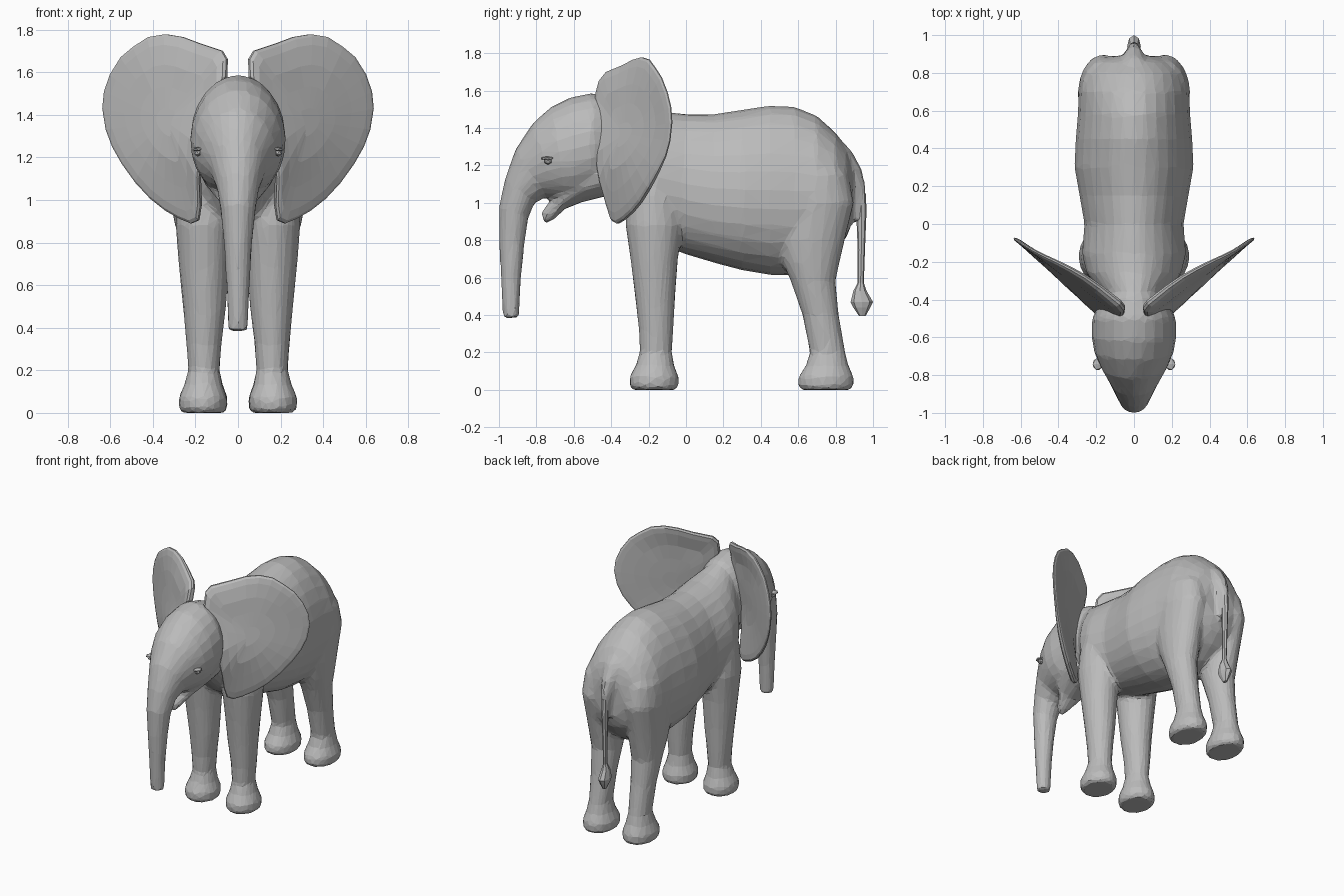
import bpy, bmesh, math
from mathutils import Vector

grey = bpy.data.materials.new("elephant grey")
grey.diffuse_color = (0.5, 0.5, 0.5, 1)


def finish(name, bm, mirror=False):
    bmesh.ops.recalc_face_normals(bm, faces=bm.faces)
    me = bpy.data.meshes.new(name)
    bm.to_mesh(me)
    bm.free()
    me.materials.append(grey)
    ob = bpy.data.objects.new(name, me)
    bpy.context.collection.objects.link(ob)
    if mirror:
        ob.modifiers.new("mirror", 'MIRROR').use_mirror_merge = False
    return ob


def skin(bm, rings):
    """Bridge equal rings of points and cap both ends."""
    rings = [[bm.verts.new(p) for p in r] for r in rings]
    n = len(rings[0])
    for r, s in zip(rings, rings[1:]):
        for i in range(n):
            j = (i + 1) % n
            bm.faces.new((r[i], r[j], s[j], s[i]))
    bm.faces.new(rings[0])
    bm.faces.new(rings[-1])


def loft(bm, sections, n=16, pear=0.0):
    """Sections: (y, z) of the top/front edge, (y, z) of the opposite edge, x centre, half width."""
    rings = []
    for ya, za, yb, zb, x, w in sections:
        ring = []
        for k in range(n):
            t = 2 * math.pi * k / n
            s, c = math.sin(t), math.cos(t)
            f = (1 + s) / 2
            ring.append(Vector((x + w * c * (1 - pear * s), yb + (ya - yb) * f, zb + (za - zb) * f)))
        rings.append(ring)
    skin(bm, rings)


skin_bm = bmesh.new()      # torso, head, jaw, legs and tail base become one continuous skin

# Torso: y, top, bottom, half width
torso = [(-.47, 1.57, 1.08, .16), (-.36, 1.545, .95, .18), (-.26, 1.51, .85, .25),
         (-.16, 1.49, .785, .275), (0, 1.475, .725, .262), (.15, 1.475, .68, .288),
         (.3, 1.497, .64, .315), (.45, 1.521, .615, .308), (.58, 1.514, .612, .297),
         (.7, 1.465, .66, .292), (.8, 1.375, .74, .265), (.86, 1.29, .82, .2),
         (.89, 1.2, .9, .11)]
loft(skin_bm, [(y, t, y, b, 0, w) for y, t, b, w in torso], 28, .1)

# Ridge where the tail leaves the rump: z, front y, back y, half width
ridge = [(1.4, .62, .77, .06), (1.28, .68, .885, .085), (1.18, .72, .94, .07),
         (1.08, .78, .965, .045), (.98, .82, .962, .03), (.9, .86, .955, .02)]
loft(skin_bm, [(a, z, b, z, 0, w) for z, a, b, w in ridge], 12)

# Head tapering into the trunk
head = [(-.38, 1.56, -.40, 1.05, .17), (-.5, 1.588, -.5, 1.04, .222), (-.62, 1.564, -.58, 1.01, .224),
        (-.72, 1.515, -.64, 1.01, .21), (-.82, 1.425, -.70, 1.02, .175), (-.912, 1.285, -.75, 1.03, .13),
        (-.967, 1.13, -.81, 1.0, .1), (-1.0, .98, -.843, .92, .082), (-1.0, .8, -.863, .78, .066),
        (-.99, .6, -.882, .6, .055), (-.982, .45, -.89, .45, .05), (-.978, .38, -.892, .388, .045)]
loft(skin_bm, [(a, b, c, d, 0, w) for a, b, c, d, w in head], 24, .04)

# Lower jaw
jaw = [(-.42, 1.3, -.44, 1.03, .19), (-.56, 1.24, -.56, 1.0, .17), (-.65, 1.14, -.65, .965, .12),
       (-.71, 1.03, -.70, .915, .065), (-.775, .95, -.755, .885, .028)]
loft(skin_bm, [(a, b, c, d, 0, w) for a, b, c, d, w in jaw], 14)

# Legs: z, front y, back y, x centre, half width
front = [(1.35, -.2, -.1, .12, .05), (1.2, -.27, -.06, .145, .1), (1.05, -.315, -.03, .155, .125),
         (.88, -.325, -.017, .16, .134), (.7, -.298, -.042, .16, .119), (.5, -.273, -.057, .157, .102),
         (.32, -.253, -.067, .16, .083), (.2, -.248, -.075, .16, .074), (.13, -.27, -.062, .163, .091),
         (.07, -.303, -.038, .165, .115), (.02, -.303, -.038, .165, .114), (0, -.285, -.055, .165, .1)]
hind = [(1.3, .62, .78, .12, .08), (1.15, .52, .87, .15, .13), (1.0, .47, .9, .165, .133),
        (.8, .475, .85, .165, .122), (.68, .515, .822, .163, .112), (.58, .56, .8, .162, .1),
        (.4, .622, .818, .16, .083), (.2, .662, .853, .16, .073), (.13, .64, .87, .16, .089),
        (.07, .6, .898, .16, .112), (.02, .598, .898, .16, .111), (0, .615, .88, .16, .097)]
for rows in (front, hind):
    for side in (-1, 1):
        loft(skin_bm, [(a, z, b, z, x * side, w) for z, a, b, x, w in rows], 18)

# Blend the shells, then reduce to flat facets
body = finish("body_head_and_legs", skin_bm)
m = body.modifiers.new("fuse", 'REMESH')
m.mode, m.voxel_size = 'VOXEL', .014
m = body.modifiers.new("blend", 'SMOOTH')
m.factor, m.iterations = .5, 8
m = body.modifiers.new("facet", 'DECIMATE')
m.ratio = .05

# Tail and its tuft
tail = [(1.05, .91, .962, .024), (.95, .91, .965, .021), (.75, .918, .957, .016), (.55, .916, .95, .014)]
tuft = [(.58, .922, .948, .012), (.53, .895, .965, .028), (.47, .88, 1, .036), (.44, .895, .985, .03),
        (.395, .925, .96, .012)]
for name, rows in (("tail", tail), ("tail_tuft", tuft)):
    bm = bmesh.new()
    loft(bm, [(a, z, b, z, 0, w) for z, a, b, w in rows], 8)
    finish(name, bm)

# Ears: outline (x, z) on a plane sweeping back, bulging forward where they join the cheeks
outline = [(.055, 1.58), (.052, 1.66), (.075, 1.7), (.18, 1.735), (.26, 1.765), (.34, 1.778), (.42, 1.765),
           (.49, 1.72), (.55, 1.67), (.6, 1.59), (.628, 1.51), (.636, 1.43), (.62, 1.33), (.59, 1.25),
           (.545, 1.17), (.48, 1.08), (.41, 1.005), (.34, .95), (.27, .91), (.22, .89), (.185, .905),
           (.175, .97), (.18, 1.1), (.165, 1.25), (.13, 1.42)]
cx, cz = .33, 1.37
normal = Vector((.56, -.83, 0))          # towards the front of the ear
bm = bmesh.new()
rings = []
for scale, off in ((.15, .014), (.4, .014), (.65, .014), (.88, .016), (.97, .012), (1, .004),
                   (1, -.005), (.97, -.014), (.88, -.018), (.65, -.02), (.4, -.02), (.15, -.02)):
    ring = []
    for x, z in outline:
        x, z = cx + (x - cx) * scale, cz + (z - cz) * scale
        inner = min(1, max(0, (.6 - x) / .4))
        bulge = .085 * inner * math.exp(-((z - 1.22) / .22) ** 2) * (1 if off > 0 else .4)
        lean = .35 * max(0, z - 1.6) * inner
        ring.append(Vector((x, -.508 + .68 * x - bulge + lean, z)) + normal * off * max(.7, 1.75 - 2 * x))
    rings.append(ring)
skin(bm, rings)
finish("ears", bm, True)

# Eyes with upper lids
for name, loc, size in (("eyeballs", (.19, -.738, 1.222), (.02, .022, .018)),
                        ("eyelids", (.192, -.742, 1.238), (.03, .035, .011))):
    bm = bmesh.new()
    bmesh.ops.create_icosphere(bm, subdivisions=1, radius=1)
    bmesh.ops.scale(bm, vec=size, verts=bm.verts)
    bmesh.ops.translate(bm, vec=loc, verts=bm.verts)
    finish(name, bm, True)
